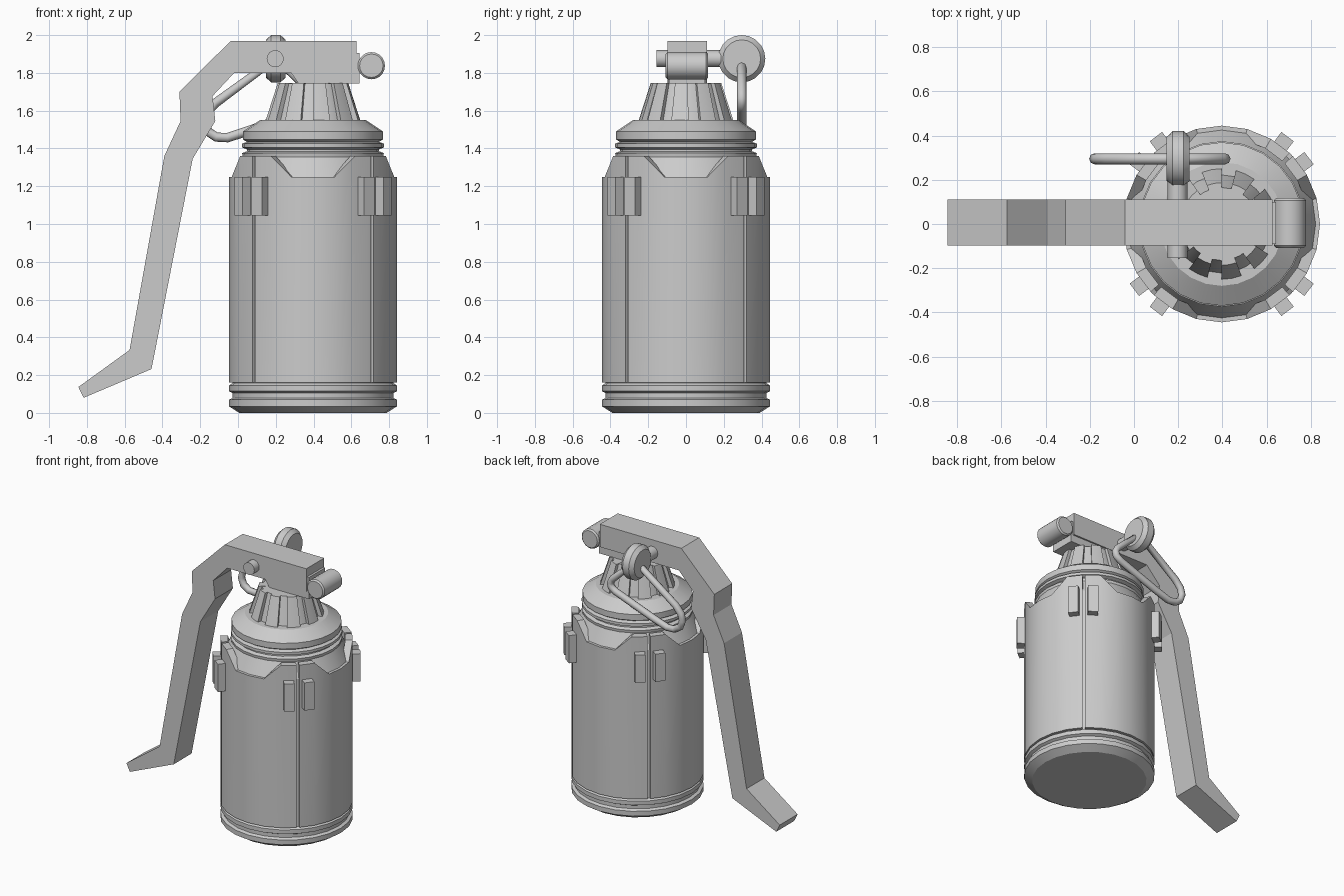
import bpy, bmesh, math
from math import sin, cos, radians, tau
from mathutils import Vector, Matrix

if "Cube" in bpy.data.objects:
    bpy.data.objects.remove(bpy.data.objects["Cube"])

AX = 0.397  # x position of the canister axis


def polar(r, deg, z):
    a = radians(deg)
    return (AX + r * cos(a), r * sin(a), z)


def finish(name, bm, smooth=False):
    bmesh.ops.recalc_face_normals(bm, faces=bm.faces)
    me = bpy.data.meshes.new(name)
    bm.to_mesh(me)
    bm.free()
    ob = bpy.data.objects.new(name, me)
    bpy.context.collection.objects.link(ob)
    if smooth:
        bpy.ops.object.select_all(action='DESELECT')
        ob.select_set(True)
        bpy.context.view_layer.objects.active = ob
        bpy.ops.object.shade_smooth_by_angle(angle=radians(25))
    return ob


def lathe(name, profile, n=24, matrix=None):
    """Closed solid from (radius, height) pairs, capped at both ends."""
    bm = bmesh.new()
    rings = [[bm.verts.new((r * cos(tau * i / n), r * sin(tau * i / n), z))
              for i in range(n)] for r, z in profile]
    for a, b in zip(rings, rings[1:]):
        for i in range(n):
            j = (i + 1) % n
            bm.faces.new((a[i], a[j], b[j], b[i]))
    bm.faces.new(rings[0])
    bm.faces.new(rings[-1])
    bm.transform(matrix or Matrix.Translation((AX, 0, 0)))
    return finish(name, bm, True)


def extrude_y(name, outline, y0, y1):
    """Solid from an x-z outline."""
    bm = bmesh.new()
    f = bm.faces.new([bm.verts.new((x, y0, z)) for x, z in outline])
    ext = bmesh.ops.extrude_face_region(bm, geom=[f])
    bmesh.ops.translate(bm, vec=(0, y1 - y0, 0),
                        verts=[v for v in ext['geom'] if isinstance(v, bmesh.types.BMVert)])
    return finish(name, bm)


def arc_block(bm, stations):
    """Curved slab; each station is four points: outer low/high, inner high/low."""
    secs = [[bm.verts.new(p) for p in s] for s in stations]
    for a, b in zip(secs, secs[1:]):
        for i in range(4):
            j = (i + 1) % 4
            bm.faces.new((a[i], a[j], b[j], b[i]))
    bm.faces.new(secs[0])
    bm.faces.new(secs[-1])


# Canister core with base ridges, neck ridges and shoulder
lathe("canister_core", [
    (0.39, 0), (0.445, 0.035), (0.445, 0.07), (0.425, 0.08), (0.425, 0.105),
    (0.445, 0.115), (0.445, 0.145), (0.425, 0.158), (0.425, 1.25), (0.372, 1.355),
    (0.375, 1.375), (0.35, 1.385), (0.35, 1.395), (0.375, 1.405), (0.375, 1.425),
    (0.35, 1.435), (0.37, 1.447), (0.37, 1.49), (0.28, 1.55), (0.222, 1.55),
    (0.165, 1.745)])

# Four outer shell panels with notched tops, split on the diagonals
bm = bmesh.new()
tops = {-43.8: 1.36, -30: 1.36, -15: 1.25, 0: 1.25, 15: 1.25, 30: 1.36, 43.8: 1.36}
for q in range(4):
    arc_block(bm, [(polar(0.445, q * 90 + a, 0.16), polar(0.445, q * 90 + a, t),
                    polar(0.395, q * 90 + a, t), polar(0.395, q * 90 + a, 0.16))
                   for a, t in tops.items()])
finish("shell_panels", bm, True)

# Paired lugs beside each panel gap
bm = bmesh.new()
for q in range(4):
    for d in (-8, 8):
        a = 45 + q * 90 + d
        m = (Matrix.Translation(polar(0.455, a, 1.147)) @ Matrix.Rotation(radians(a), 4, 'Z')
             @ Matrix.Diagonal((0.08, 0.07, 0.205, 1)))
        bmesh.ops.create_cube(bm, size=1, matrix=m)
finish("lugs", bm)

# Ribs on the tapered fuse neck
bm = bmesh.new()
for k in range(10):
    s = -90 + 36 * k
    arc_block(bm, [(polar(0.252, a, 1.545), polar(0.187, a, 1.746),
                    polar(0.14, a, 1.746), polar(0.19, a, 1.545))
                   for a in (s, s + 10.5, s + 21)])
finish("neck_ribs", bm, True)

# Fuse head and lever
extrude_y("fuse_head", [(0.26, 1.83), (0.32, 1.745), (0.643, 1.745), (0.643, 1.905),
                        (0.26, 1.905)], -0.09, 0.1)
extrude_y("safety_lever", [
    (-0.04, 1.968), (0.627, 1.968), (0.627, 1.80), (-0.02, 1.80), (-0.135, 1.677),
    (-0.12, 1.545), (-0.24, 1.345), (-0.458, 0.232), (-0.817, 0.08), (-0.845, 0.137),
    (-0.574, 0.333), (-0.39, 1.36), (-0.304, 1.545), (-0.31, 1.70)], -0.097, 0.112)

# Hinge roller, pin and pin boss
along_y = Matrix.Rotation(radians(-90), 4, 'X')
along_x = Matrix.Rotation(radians(90), 4, 'Y')
lathe("hinge_roller", [(0.062, -0.108), (0.072, -0.098), (0.072, 0.107), (0.062, 0.117)], 20,
      Matrix.Translation((0.706, 0, 1.838)) @ along_y)
lathe("pin", [(0.045, -0.155), (0.045, 0.22)], 16,
      Matrix.Translation((0.197, 0, 1.875)) @ along_y)
lathe("pin_boss", [(0.1, -0.052), (0.125, -0.025), (0.125, 0.025), (0.1, 0.052)], 20,
      Matrix.Translation((0.2, 0.295, 1.875)) @ along_x)

# Pull wire loop
cu = bpy.data.curves.new("pull_wire", 'CURVE')
cu.dimensions = '3D'
cu.bevel_depth = 0.025
cu.bevel_resolution = 2
path = [(0.2, 1.875), (-0.12, 1.64), (-0.165, 1.59), (-0.178, 1.54), (-0.16, 1.49),
        (-0.115, 1.46), (-0.055, 1.457), (0.06, 1.495), (0.37, 1.61), (0.405, 1.635),
        (0.412, 1.665), (0.395, 1.695)]
sp = cu.splines.new('POLY')
sp.points.add(len(path) - 1)
for p, (x, z) in zip(sp.points, path):
    p.co = (x, 0.295, z, 1)
sp.use_cyclic_u = True
bpy.context.collection.objects.link(bpy.data.objects.new("pull_wire", cu))
